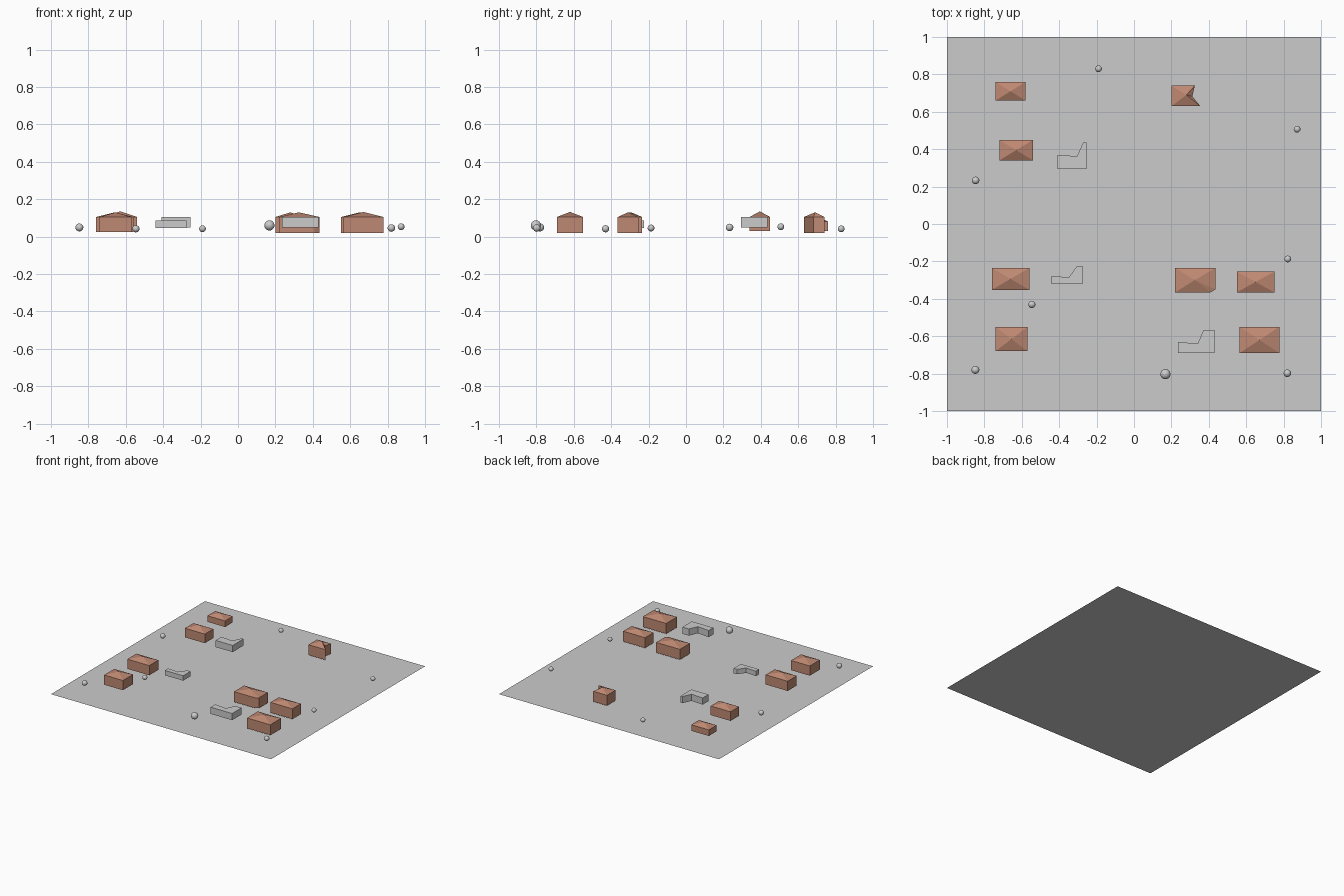
import bpy, bmesh

brick = bpy.data.materials.new("terracotta")
brick.diffuse_color = (0.52, 0.25, 0.17, 1)


def prism(name, pts, z0, z1, apex=None, mat=None):
    """Extruded footprint, closed by a flat top or a pyramid roof."""
    bm = bmesh.new()
    low = [bm.verts.new((x, y, z0)) for x, y in pts]
    top = [bm.verts.new((x, y, z1)) for x, y in pts]
    n = len(pts)
    tip = bm.verts.new(apex) if apex else None
    bm.faces.new(low[::-1])
    for i in range(n):
        j = (i + 1) % n
        bm.faces.new((low[i], low[j], top[j], top[i]))
        if tip:
            bm.faces.new((top[i], top[j], tip))
    if not tip:
        bm.faces.new(top)
    bmesh.ops.recalc_face_normals(bm, faces=bm.faces)
    me = bpy.data.meshes.new(name)
    bm.to_mesh(me)
    bm.free()
    ob = bpy.data.objects.new(name, me)
    bpy.context.collection.objects.link(ob)
    if mat:
        me.materials.append(mat)
    return ob


# Ground sheet
bpy.ops.mesh.primitive_plane_add(size=2)
bpy.context.object.name = "ground_plane"

# Houses with pyramid roofs: x0, x1, y0, y1, base, eave, peak
houses = [
    (-0.74, -0.58, 0.66, 0.76, 0.03, 0.08, 0.105),
    (-0.72, -0.54, 0.34, 0.45, 0.03, 0.105, 0.135),
    (-0.76, -0.56, -0.352, -0.235, 0.025, 0.105, 0.13),
    (-0.74, -0.57, -0.68, -0.55, 0.025, 0.105, 0.13),
    (0.55, 0.75, -0.365, -0.255, 0.02, 0.105, 0.13),
    (0.565, 0.777, -0.69, -0.55, 0.02, 0.105, 0.132),
]
for i, (x0, x1, y0, y1, b, e, p) in enumerate(houses):
    prism(f"house_{i + 1}", [(x0, y0), (x1, y0), (x1, y1), (x0, y1)],
          b, e, ((x0 + x1) / 2, (y0 + y1) / 2, p), brick)

# House with a clipped corner, and house with a notched side
prism("clipped_house", [(0.22, -0.365), (0.41, -0.365), (0.435, -0.35),
                        (0.435, -0.235), (0.22, -0.235)],
      0.02, 0.105, (0.325, -0.3, 0.13), brick)
prism("notched_house", [(0.2, 0.63), (0.355, 0.63), (0.312, 0.682),
                        (0.325, 0.74), (0.2, 0.74)],
      0.02, 0.105, (0.28, 0.69, 0.13), brick)

# Grey corner-shaped sheds
prism("shed_back", [(-0.41, 0.295), (-0.255, 0.295), (-0.255, 0.435),
                    (-0.272, 0.435), (-0.305, 0.362), (-0.41, 0.37)], 0.05, 0.105)
prism("shed_left", [(-0.44, -0.32), (-0.275, -0.32), (-0.275, -0.225),
                    (-0.305, -0.225), (-0.348, -0.285), (-0.44, -0.278)], 0.045, 0.085)
prism("shed_right", [(0.235, -0.69), (0.43, -0.69), (0.43, -0.567),
                     (0.372, -0.567), (0.34, -0.64), (0.235, -0.63)], 0.05, 0.105)

# Round shrubs: x, y, z, radius
shrubs = [
    (-0.19, 0.83, 0.042, 0.018), (0.872, 0.507, 0.053, 0.018),
    (-0.847, 0.233, 0.049, 0.02), (0.822, -0.187, 0.046, 0.018),
    (-0.546, -0.43, 0.042, 0.019), (-0.848, -0.78, 0.049, 0.021),
    (0.168, -0.803, 0.06, 0.027), (0.82, -0.798, 0.046, 0.02),
]
for i, (x, y, z, r) in enumerate(shrubs):
    bpy.ops.mesh.primitive_uv_sphere_add(segments=32, ring_count=16, radius=r,
                                         location=(x, y, z))
    bpy.context.object.name = f"round_shrub_{i + 1}"
    bpy.ops.object.shade_smooth()
